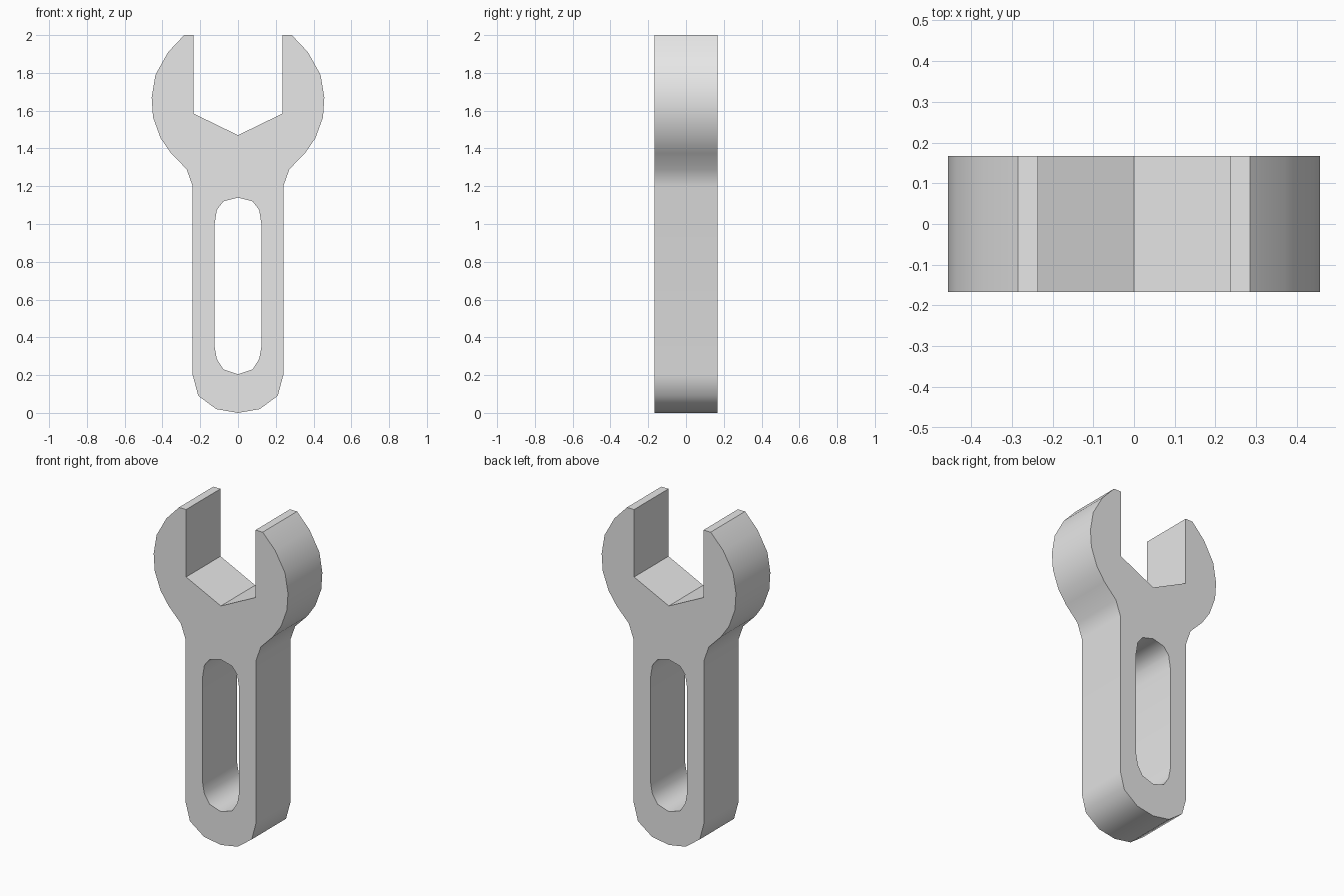
import bpy
import bmesh
import math

cube = bpy.data.objects.get("Cube")
if cube:
    bpy.data.objects.remove(cube, do_unlink=True)

HALF_DEPTH = 0.167

# Right halves of the outline and the handle slot, from bottom to top (x, z)
OUTLINE = [(0, 0), (0.115, 0.02), (0.21, 0.09), (0.24, 0.2), (0.24, 1.2),
           (0.272, 1.29), (0.355, 1.375), (0.41, 1.455), (0.45, 1.565),
           (0.457, 1.67), (0.437, 1.79), (0.37, 1.91), (0.285, 2),
           (0.236, 2), (0.236, 1.585), (0, 1.47)]
SLOT = [(0, 0.205), (0.077, 0.23), (0.112, 0.285), (0.124, 0.35),
        (0.124, 1), (0.112, 1.075), (0.077, 1.12), (0, 1.14)]


def mirrored_loop(bm, half):
    """Close a half profile across x = 0 and return its edges."""
    points = half + [(-x, z) for x, z in reversed(half[1:-1])]
    verts = [bm.verts.new((x, -HALF_DEPTH, z)) for x, z in points]
    return [bm.edges.new((v, verts[i - 1])) for i, v in enumerate(verts)]


# Flat plate with a slot, extruded to full thickness
bm = bmesh.new()
edges = mirrored_loop(bm, OUTLINE) + mirrored_loop(bm, SLOT)
bmesh.ops.triangle_fill(bm, edges=edges, use_beauty=True, normal=(0, -1, 0))
result = bmesh.ops.extrude_face_region(bm, geom=bm.faces[:], use_keep_orig=True)
moved = [g for g in result["geom"] if isinstance(g, bmesh.types.BMVert)]
bmesh.ops.translate(bm, verts=moved, vec=(0, 2 * HALF_DEPTH, 0))
bmesh.ops.recalc_face_normals(bm, faces=bm.faces[:])
mesh = bpy.data.meshes.new("wrench")
bm.to_mesh(mesh)
bm.free()

wrench = bpy.data.objects.new("wrench", mesh)
bpy.context.collection.objects.link(wrench)

# Plain grey metal
grey = bpy.data.materials.new("light grey")
grey.use_nodes = True
color = (0.8, 0.8, 0.8, 1)
grey.diffuse_color = color
grey.node_tree.nodes["Principled BSDF"].inputs["Base Color"].default_value = color
mesh.materials.append(grey)

# Smooth rounded rims, crisp jaw and face edges
bpy.ops.object.select_all(action="DESELECT")
wrench.select_set(True)
bpy.context.view_layer.objects.active = wrench
bpy.ops.object.shade_smooth_by_angle(angle=math.radians(40))
